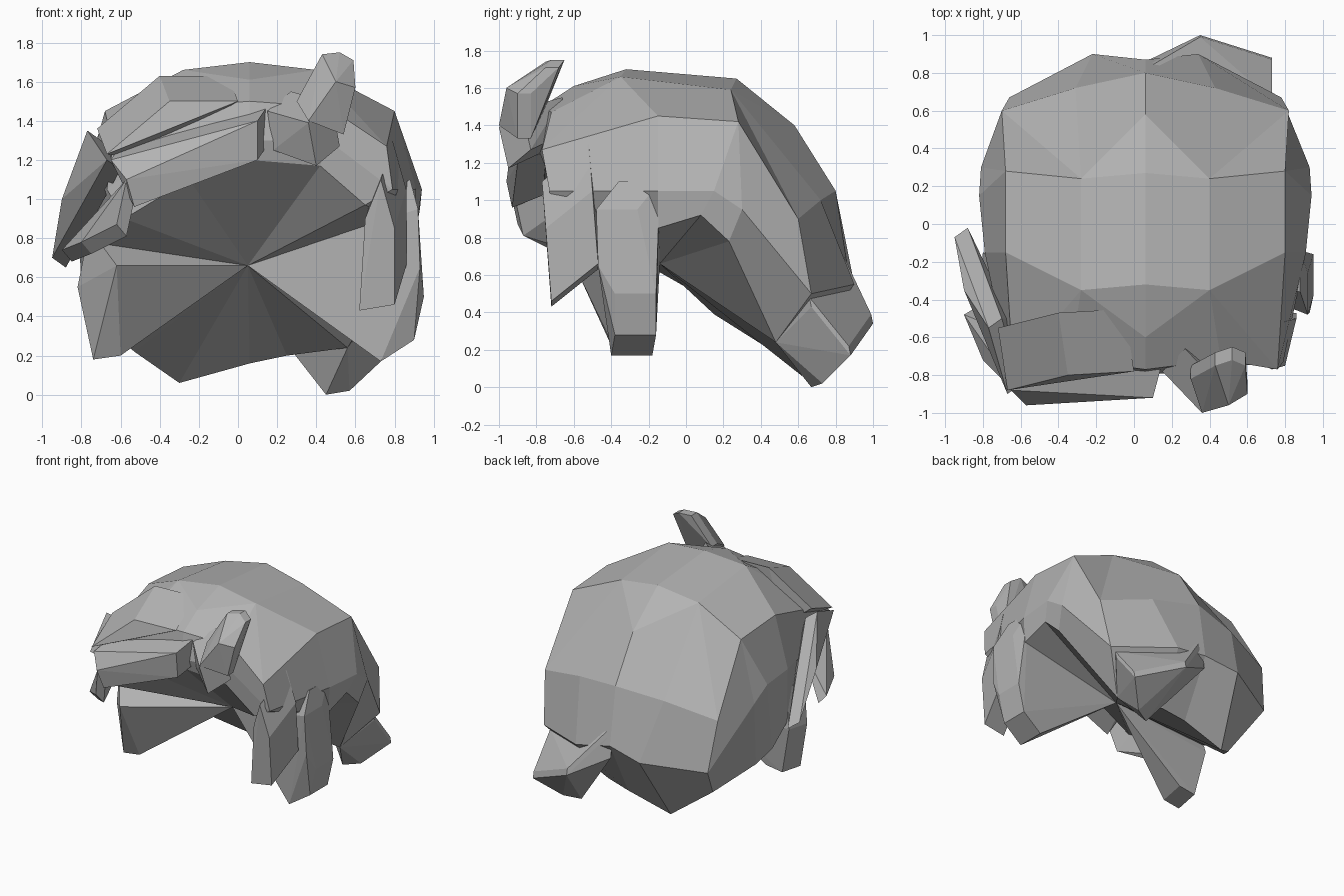
import bpy
import bmesh
from mathutils import Vector

default_cube = bpy.data.objects.get("Cube")
if default_cube:
    bpy.data.objects.remove(default_cube, do_unlink=True)

# One flat colour for all of the hair
shade = .45
grey = (shade, shade, shade, 1)
hair_grey = bpy.data.materials.new("hair_grey")
hair_grey.use_nodes = True
hair_grey.diffuse_color = grey
hair_grey.node_tree.nodes["Principled BSDF"].inputs["Base Color"].default_value = grey

parting = Vector((.06, 0, 0))
underside_centre = Vector((.05, -.14, .66))


def finish(mesh_builder, name):
    """Turn a bmesh into a flat shaded object with the hair material."""
    bmesh.ops.recalc_face_normals(mesh_builder, faces=mesh_builder.faces)
    mesh = bpy.data.meshes.new(name)
    mesh_builder.to_mesh(mesh)
    mesh_builder.free()
    mesh.materials.append(hair_grey)
    hair_object = bpy.data.objects.new(name, mesh)
    bpy.context.scene.collection.objects.link(hair_object)


def lock(name, thickness, outline, roots=()):
    """A faceted lock: an outline, thickened one way and wrapped tightly."""
    front = [Vector(point) for point in outline]
    back = [point + Vector(thickness) for point in front]
    mesh_builder = bmesh.new()
    corners = [mesh_builder.verts.new(p) for p in front + back + list(roots)]
    result = bmesh.ops.convex_hull(mesh_builder, input=corners)
    unused = set(result["geom_interior"]) | set(result["geom_unused"])
    loose = [item for item in unused if isinstance(item, bmesh.types.BMVert)]
    bmesh.ops.delete(mesh_builder, geom=loose, context="VERTS")
    finish(mesh_builder, name)


def full_ring(half_ring):
    """Mirror a half ring, front centre to back centre, across the parting."""
    left = [parting + Vector(point) for point in half_ring]
    right = [parting + Vector((-x, y, z)) for x, y, z in half_ring[1:-1]]
    return left + right[::-1]


def build_cap(rings_of_points):
    """Bridge the rings from crown to rim and close them with a fan below."""
    mesh_builder = bmesh.new()
    rings = [[mesh_builder.verts.new(point) for point in ring]
             for ring in rings_of_points]
    for above, below in zip(rings, rings[1:]):
        for i in range(len(above)):
            mesh_builder.faces.new((above[i - 1], above[i], below[i], below[i - 1]))
    centre = mesh_builder.verts.new(underside_centre)
    rim = rings[-1]
    for i in range(len(rim)):
        mesh_builder.faces.new((rim[i - 1], rim[i], centre))
    bmesh.ops.remove_doubles(mesh_builder, verts=mesh_builder.verts, dist=.001)
    finish(mesh_builder, "hair_cap")


# Half rings of the cap, from the front centre round the left to the back
crown = [(0, -.32, 1.7)] * 4 + [(0, .27, 1.65)] * 5
upper = ([(0, -.6, 1.61)] + [(.34, -.35, 1.66)] * 3
         + [(.34, .24, 1.59)] * 4 + [(0, .58, 1.4)])
shoulder = ([(0, -.77, 1.5), (.4, -.72, 1.47), (.7, -.77, 1.27), (.74, -.15, 1.45)]
            + [(.74, .28, 1.42)] * 2 + [(.76, .6, .9), (.37, .72, 1), (0, .8, 1.05)])
belly = [(0, -.8, 1.3), (.4, -.76, 1.3), (.73, -.73, 1.05), (.85, -.15, 1.05),
         (.88, .15, 1.05), (.87, .3, .95), (.72, .67, .5), (.28, .9, .55), (0, .87, .6)]

# The rim is open over the left ear and hangs lower on the right
left_rim = [(.06, -.75, 1.2), (.42, -.75, 1.17), (.65, -.72, .97), (.9, -.15, .85),
            (.9, .08, .92), (.9, .23, .78), (.56, .48, .24), (.25, .62, .2),
            (.06, .64, .16)]
right_rim = [(-.3, .62, .06), (-.53, .42, .22), (-.72, .15, .39), (-.8, .06, .5),
             (-.78, -.15, .62), (-.58, -.75, .9), (-.25, -.76, 1.1)]
half_rings = (crown, upper, shoulder, belly)
build_cap([full_ring(half) for half in half_rings] + [left_rim + right_rim])

# Fringe swept to the right in two overlapping bands
lock("upper_fringe", thickness=(-.05, .33, .13), roots=[Vector((-.5, -.5, 1.2))],
     outline=[(0, -.78, 1.5), (-.35, -.8, 1.5), (-.67, -.88, 1.23)])
lock("lower_fringe", thickness=(.04, .15, .06), roots=[Vector((-.5, -.6, 1.1))],
     outline=[(.1, -.92, 1.4), (.1, -.9, 1.2), (-.57, -.96, 1.1), (-.53, -.93, .96),
              (-.65, -.88, 1.2)])

# Loose ends of the fringe, curving back along the right side
lock("long_right_lock", thickness=(.07, .05, -.05), roots=[Vector((-.65, -.5, 1.1))],
     outline=[(-.77, -.55, 1.35), (-.67, -.9, 1.2), (-.9, -.35, 1), (-.95, -.07, .7)])
lock("short_right_lock", thickness=(.05, .03, -.06), roots=[Vector((-.6, -.6, 1))],
     outline=[(-.57, -.95, 1.1), (-.62, -.9, .87), (-.8, -.72, .78), (-.9, -.48, .74)])

# Quiff curling up on the left of the parting
lock("quiff_base", thickness=(.12, .12, .1),
     outline=[(.15, -.78, 1.45), (.18, -.78, 1.25), (.4, -.95, 1.17), (.36, -1, 1.39)])
lock("quiff_tip", thickness=(0, .07, 0),
     outline=[(.36, -1, 1.4), (.54, -.9, 1.33), (.6, -.9, 1.57), (.5, -.96, 1.6),
              (.43, -.75, 1.74), (.52, -.72, 1.75), (.59, -.75, 1.71), (.3, -.82, 1.5)])

# Locks in front of the ears, the sideburns reaching in underneath
lock("left_front_lock", thickness=(.06, .25, .2),
     outline=[(.65, -.73, .9), (.62, -.72, .43), (.8, -.72, .46), (.8, -.75, .85),
              (.73, -.77, 1.1)])
lock("left_sideburn", thickness=(0, .22, 0), roots=[underside_centre],
     outline=[(.73, -.4, .17), (.9, -.38, .28), (.95, -.38, .5), (.93, -.47, .65),
              (.92, -.48, .95), (.88, -.36, 1.1)])
lock("right_sideburn", thickness=(.02, .2, .02), roots=[underside_centre],
     outline=[(-.74, -.38, .18), (-.6, -.38, .2), (-.82, -.35, .55),
              (-.62, -.6, .66), (-.76, -.4, .85)])

# Flicked tuft at the nape
lock("nape_tuft", thickness=(0, -.01, .05),
     outline=[(.35, 1, .34), (.73, .88, .17), (.57, .73, .02), (.45, .67, 0),
              (.06, .86, .5), (.56, .48, .24), (.73, .67, .43), (.06, .83, .7)])
